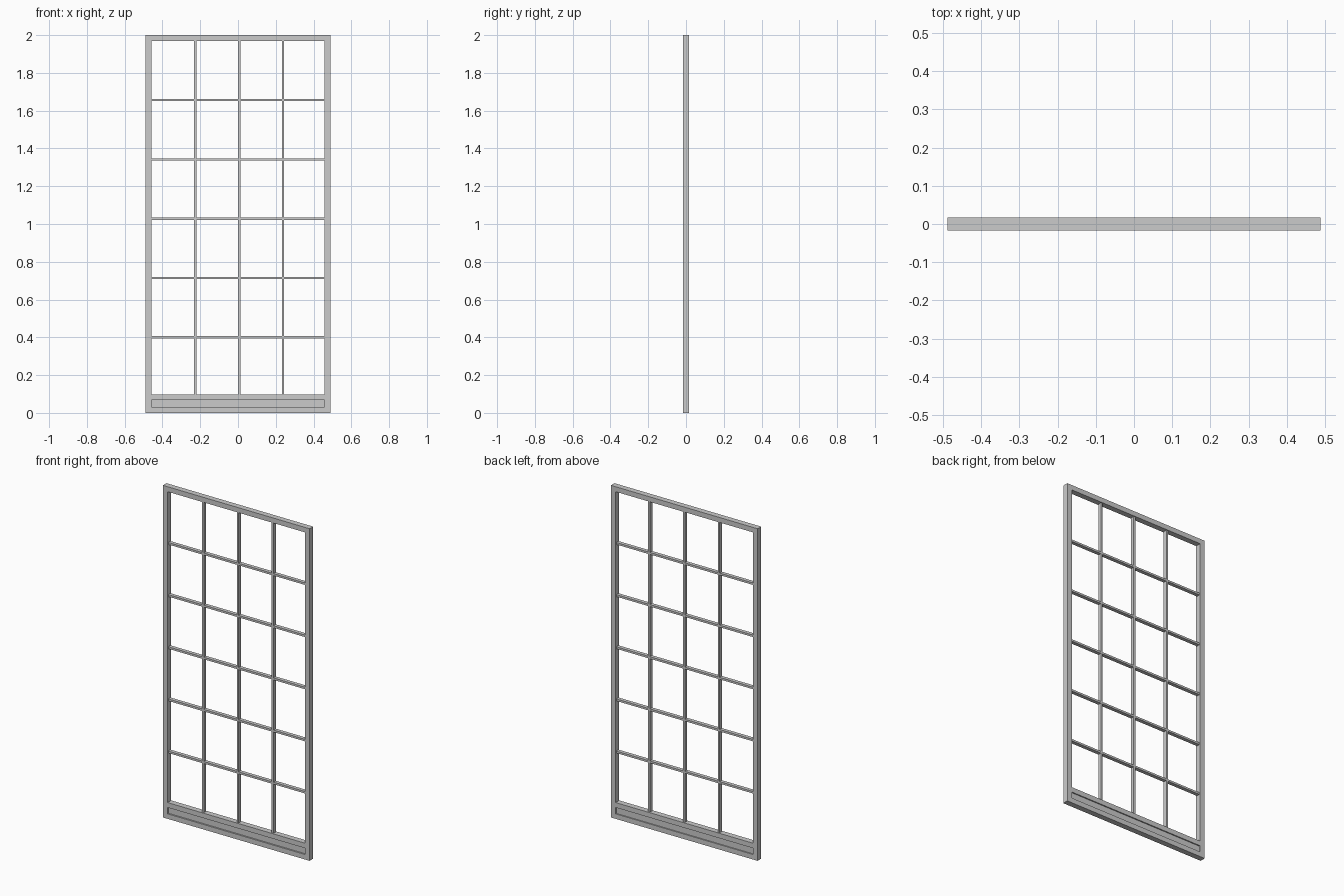
import bpy

if "Cube" in bpy.data.objects:
    bpy.data.objects.remove(bpy.data.objects["Cube"])

W, H, D = 0.978, 2.0, 0.034      # overall door leaf size
STILE, RAIL = 0.032, 0.030       # frame member widths
BASE = 0.098                     # top of the kick section
BAR, BAR_D = 0.012, 0.022        # glazing bar width and depth


def box(name, x0, x1, y0, y1, z0, z1):
    bpy.ops.mesh.primitive_cube_add(
        size=1, location=((x0 + x1) / 2, (y0 + y1) / 2, (z0 + z1) / 2))
    ob = bpy.context.object
    ob.name = name
    ob.scale = (x1 - x0, y1 - y0, z1 - z0)
    bpy.ops.object.transform_apply(location=False, rotation=False, scale=True)
    return ob


inner = W / 2 - STILE
hd, bd, hb = D / 2, BAR_D / 2, BAR / 2

# Side stiles
box("left_stile", -W / 2, -inner, -hd, hd, 0, H)
box("right_stile", inner, W / 2, -hd, hd, 0, H)

# Rails: top, above the kick panel, and bottom
for name, z0, z1 in (("top_rail", H - RAIL, H),
                     ("lock_rail", BASE - RAIL, BASE),
                     ("bottom_rail", 0, RAIL)):
    box(name, -inner, inner, -hd, hd, z0, z1)

# Recessed kick panel
box("kick_panel", -inner, inner, -0.008, 0.010, RAIL, BASE - RAIL)

# Vertical glazing bars
for i in range(3):
    x = 0.006 + (i - 1) * 0.2325
    box(f"vertical_bar_{i + 1}", x - hb, x + hb, -bd, bd, BASE, H - RAIL)

# Horizontal glazing bars
for i in range(5):
    z = 0.400 + i * 0.314
    box(f"horizontal_bar_{i + 1}", -inner, inner, -bd, bd, z - hb, z + hb)
